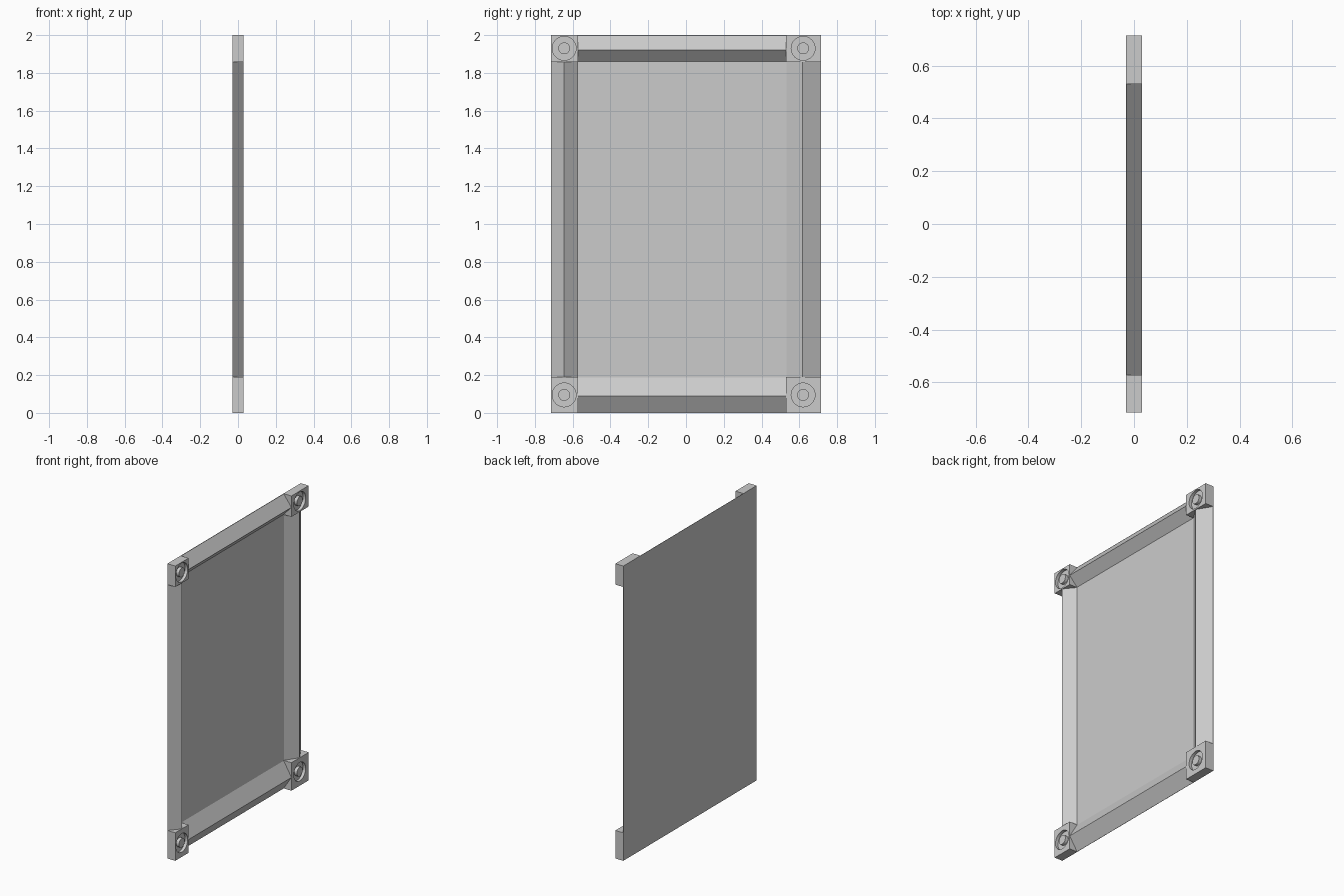
import bpy, bmesh, math
from mathutils import Matrix

if "Cube" in bpy.data.objects:
    bpy.data.objects.remove(bpy.data.objects["Cube"])

BACK, FRONT = -0.03, 0.03
Y0, Y1, Z0, Z1 = -0.715, 0.715, 0.0, 2.0      # outer rectangle
YA, YB, ZA, ZB = -0.573, 0.53, 0.19, 1.858    # inner panel opening


def finish(name, bm):
    bmesh.ops.recalc_face_normals(bm, faces=bm.faces)
    mesh = bpy.data.meshes.new(name)
    bm.to_mesh(mesh)
    bm.free()
    ob = bpy.data.objects.new(name, mesh)
    bpy.context.collection.objects.link(ob)
    return ob


def box(name, x, y, z):
    bm = bmesh.new()
    size = Matrix.Diagonal((x[1] - x[0], y[1] - y[0], z[1] - z[0], 1))
    mid = Matrix.Translation((sum(x) / 2, sum(y) / 2, sum(z) / 2))
    bmesh.ops.create_cube(bm, size=1, matrix=mid @ size)
    return finish(name, bm)


def disc(name, x, y, z, r):
    bm = bmesh.new()
    m = Matrix.Translation((sum(x) / 2, y, z)) @ Matrix.Rotation(math.pi / 2, 4, 'Y')
    bmesh.ops.create_cone(bm, cap_ends=True, segments=32, radius1=r, radius2=r,
                          depth=x[1] - x[0], matrix=m)
    return finish(name, bm)


def ridge(name, across, along, vertical):
    """Triangular bar: across = outer edge, crest, inner edge."""
    bm = bmesh.new()
    ends = []
    for t in along:
        ends.append([bm.verts.new((x, a, t) if vertical else (x, t, a))
                     for a, x in zip(across, (BACK + 0.001, FRONT, BACK + 0.001))])
    for e in ends:
        bm.faces.new(e)
    for i in range(3):
        j = (i + 1) % 3
        bm.faces.new((ends[0][i], ends[0][j], ends[1][j], ends[1][i]))
    return finish(name, bm)


# flat back sheet
box("back_panel", (BACK, BACK + 0.002), (Y0, Y1), (Z0, Z1))

# sloped frame bars
ridge("left_bar", (Y0, -0.645, YA), (ZA, ZB), True)
ridge("right_bar", (Y1, 0.618, YB), (ZA, ZB), True)
ridge("bottom_bar", (Z0, 0.09, ZA), (YA, YB), False)
ridge("top_bar", (Z1, 1.922, ZB), (YA, YB), False)

# corner blocks with a round recess and a central boss
FLOOR = FRONT - 0.02
for side, ys, cy in (("left", (Y0, YA), -0.645), ("right", (YB, Y1), 0.62)):
    for level, zs, cz in (("lower", (Z0, ZA), 0.095), ("upper", (ZB, Z1), 1.93)):
        tag = f"{level}_{side}"
        block = box(f"corner_block_{tag}", (BACK, FRONT), ys, zs)
        cutter = disc(f"recess_cutter_{tag}", (FLOOR, FRONT + 0.02), cy, cz, 0.063)
        cutter.hide_render = True
        cutter.hide_viewport = True
        cut = block.modifiers.new("recess", 'BOOLEAN')
        cut.operation = 'DIFFERENCE'
        cut.solver = 'EXACT'
        cut.object = cutter
        disc(f"corner_boss_{tag}", (FLOOR - 0.005, FRONT), cy, cz, 0.031)
